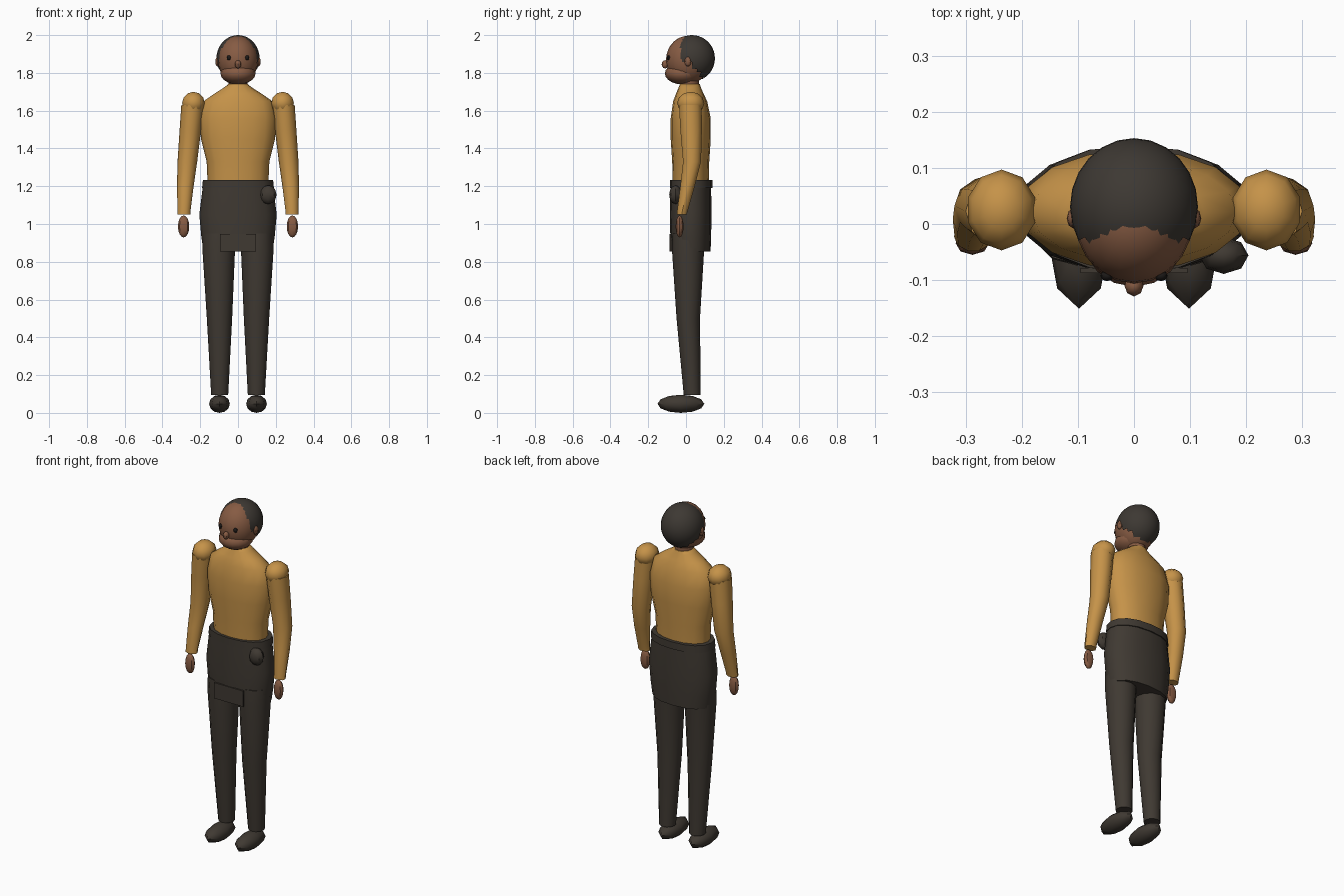
import bpy, bmesh, math
from mathutils import Matrix, Vector

if "Cube" in bpy.data.objects:
    bpy.data.objects.remove(bpy.data.objects["Cube"])


def material(name, rgb):
    m = bpy.data.materials.new(name)
    m.diffuse_color = (*rgb, 1)
    m.use_nodes = True
    m.node_tree.nodes["Principled BSDF"].inputs["Base Color"].default_value = m.diffuse_color
    return m


MUSTARD = material("mustard cloth", (0.56, 0.29, 0.066))
DARK = material("dark cloth", (0.050, 0.041, 0.032))
HAIR = material("dark hair", (0.047, 0.040, 0.033))
SKIN = material("brown skin", (0.24, 0.105, 0.056))
BLACK = material("eye black", (0.012, 0.010, 0.009))


def finish(name, bm, mat, angle=40):
    bmesh.ops.recalc_face_normals(bm, faces=bm.faces)
    me = bpy.data.meshes.new(name)
    bm.to_mesh(me)
    bm.free()
    ob = bpy.data.objects.new(name, me)
    bpy.context.collection.objects.link(ob)
    me.materials.append(mat)
    bpy.ops.object.select_all(action='DESELECT')
    ob.select_set(True)
    bpy.context.view_layer.objects.active = ob
    bpy.ops.object.shade_smooth_by_angle(angle=math.radians(angle))
    return ob


def ellipsoid(name, loc, radii, mat, seg=12, rings=8, keep=None, angle=40):
    bm = bmesh.new()
    bmesh.ops.create_uvsphere(bm, u_segments=seg, v_segments=rings, radius=1)
    bmesh.ops.transform(bm, verts=bm.verts,
                        matrix=Matrix.Translation(loc) @ Matrix.Diagonal((*radii, 1)))
    if keep:
        gone = [f for f in bm.faces if not keep(f.calc_center_median())]
        bmesh.ops.delete(bm, geom=gone, context='FACES')
    return finish(name, bm, mat, angle)


def loft(name, rings, mat, seg=12, power=1.0, angle=40):
    """Skin a stack of rings given as (z, cx, cy, rx, ry)."""
    bm = bmesh.new()
    loops = []
    for z, cx, cy, rx, ry in rings:
        loop = []
        for i in range(seg):
            a = 2 * math.pi * i / seg
            c, s = math.cos(a), math.sin(a)
            x = math.copysign(abs(c) ** power, c)
            y = math.copysign(abs(s) ** power, s)
            loop.append(bm.verts.new((cx + rx * x, cy + ry * y, z)))
        loops.append(loop)
    for lo, hi in zip(loops, loops[1:]):
        for i in range(seg):
            j = (i + 1) % seg
            bm.faces.new((lo[i], lo[j], hi[j], hi[i]))
    bm.faces.new(loops[0][::-1])
    bm.faces.new(loops[-1])
    return finish(name, bm, mat, angle)


# Torso, neck and skirt
loft("torso", [(1.20, 0, 0.025, 0.160, 0.095), (1.33, 0, 0.025, 0.166, 0.098),
               (1.45, 0, 0.025, 0.196, 0.106), (1.56, 0, 0.025, 0.202, 0.106),
               (1.65, 0, 0.022, 0.182, 0.090), (1.69, 0, 0.02, 0.125, 0.073),
               (1.725, 0, 0.02, 0.070, 0.058), (1.74, 0, 0.02, 0.052, 0.053)],
     MUSTARD, 16, 0.95, 50)
loft("neck", [(1.70, 0, 0.018, 0.050, 0.050), (1.80, 0, 0.018, 0.050, 0.050)], SKIN)
loft("skirt", [(0.855, 0, 0.025, 0.182, 0.105), (0.93, 0, 0.025, 0.194, 0.108),
               (1.05, 0, 0.025, 0.205, 0.110), (1.20, 0, 0.025, 0.186, 0.108)],
     DARK, 16, 0.9)
loft("waistband", [(1.19, 0, 0.027, 0.190, 0.113), (1.232, 0, 0.027, 0.186, 0.113)],
     DARK, 16, 0.9)

# Small front flap
bm = bmesh.new()
bmesh.ops.create_cube(bm, size=1)
bmesh.ops.transform(bm, verts=bm.verts, matrix=Matrix.Translation((0, -0.083, 0.90))
                    @ Matrix.Diagonal((0.19, 0.009, 0.092, 1)))
finish("front_flap", bm, DARK)
ellipsoid("belt_pouch", (0.16, -0.056, 1.155), (0.044, 0.033, 0.05), DARK, 8, 6)

# Head and facial features
ellipsoid("head", (0, 0.010, 1.868), (0.106, 0.116, 0.128), SKIN, 20, 14)
ellipsoid("jaw", (0, -0.018, 1.797), (0.093, 0.094, 0.058), SKIN, 16, 10)
ellipsoid("nose", (0, -0.110, 1.845), (0.017, 0.019, 0.022), SKIN, 8, 6)


def hairline(p):
    # fringe at the top, temples at the sides, sloping nape at the back
    if p.z > 1.85:
        return p.y > -0.022 - 0.22 * max(0, p.z - 1.87)
    return p.y > 0.03 + 0.7 * (1.85 - p.z) and p.z > 1.765


ellipsoid("hair", (0, 0.031, 1.877), (0.114, 0.122, 0.123), HAIR, 24, 20, hairline)

# Paired parts
for s, side in ((-1, "right"), (1, "left")):
    ellipsoid(side + "_eye", (s * 0.048, -0.092, 1.88), (0.012, 0.010, 0.013), BLACK, 8, 6)
    ellipsoid(side + "_ear", (s * 0.108, 0.010, 1.86), (0.012, 0.018, 0.026), SKIN, 8, 6)
    ellipsoid(side + "_shoulder", (s * 0.236, 0.025, 1.64), (0.063, 0.072, 0.06),
              MUSTARD, 10, 6)
    loft(side + "_sleeve", [(1.05, s * 0.286, -0.022, 0.035, 0.027),
                            (1.065, s * 0.286, -0.020, 0.034, 0.029),
                            (1.20, s * 0.279, 0.008, 0.044, 0.040),
                            (1.33, s * 0.268, 0.032, 0.052, 0.050),
                            (1.50, s * 0.252, 0.027, 0.057, 0.060),
                            (1.63, s * 0.240, 0.023, 0.060, 0.063)], MUSTARD, 10)
    ellipsoid(side + "_hand", (s * 0.288, -0.034, 0.987), (0.030, 0.021, 0.058), SKIN, 8, 8)
    loft(side + "_leg", [(0.095, s * 0.097, 0.033, 0.045, 0.045),
                         (0.50, s * 0.098, 0.012, 0.067, 0.062),
                         (0.86, s * 0.102, 0.011, 0.086, 0.085),
                         (0.95, s * 0.100, 0.015, 0.088, 0.087)], DARK, 12)
    ellipsoid(side + "_shoe", (s * 0.098, -0.027, 0.048), (0.055, 0.124, 0.048), DARK, 8, 6)
